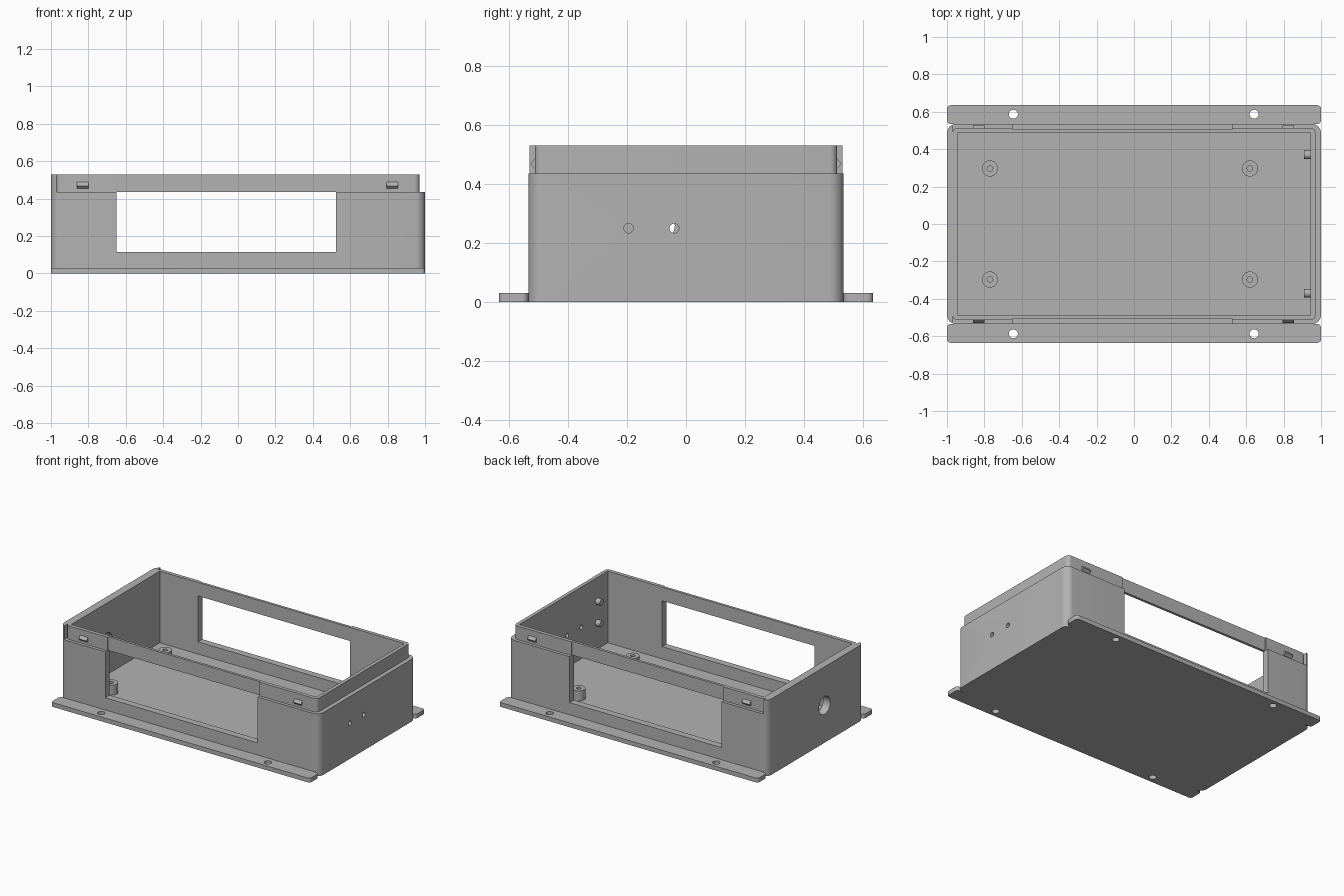
import bpy, bmesh, math
from mathutils import Matrix

if "Cube" in bpy.data.objects:
    bpy.data.objects.remove(bpy.data.objects["Cube"])

grey = bpy.data.materials.new("plain grey")
grey.diffuse_color = (0.45, 0.45, 0.45, 1)
grey.use_nodes = True
grey.node_tree.nodes["Principled BSDF"].inputs["Base Color"].default_value = grey.diffuse_color


def finish(name, bm, helper=False):
    bmesh.ops.recalc_face_normals(bm, faces=bm.faces)
    me = bpy.data.meshes.new(name)
    bm.to_mesh(me)
    bm.free()
    me.materials.append(grey)
    ob = bpy.data.objects.new(name, me)
    bpy.context.collection.objects.link(ob)
    if helper:
        ob.hide_render = True
        ob.hide_set(True)
    return ob


def prism(name, outline, axis, a, b, helper=False):
    """Extrude a 2D outline along an axis (x: yz outline, z: xy outline)."""
    bm = bmesh.new()
    place = (lambda p, t: (t, *p)) if axis == 'x' else (lambda p, t: (*p, t))
    lo = [bm.verts.new(place(p, a)) for p in outline]
    hi = [bm.verts.new(place(p, b)) for p in outline]
    bm.faces.new(lo)
    bm.faces.new(hi)
    for i in range(len(lo)):
        j = (i + 1) % len(lo)
        bm.faces.new((lo[i], lo[j], hi[j], hi[i]))
    return finish(name, bm, helper)


def rounded(x0, x1, y0, y1, r, n=8):
    pts = []
    for k, (cx, cy) in enumerate([(x1 - r, y1 - r), (x0 + r, y1 - r),
                                  (x0 + r, y0 + r), (x1 - r, y0 + r)]):
        for i in range(n + 1):
            t = math.pi / 2 * (k + i / n)
            pts.append((cx + r * math.cos(t), cy + r * math.sin(t)))
    return pts


def rect(x0, x1, y0, y1):
    return [(x0, y0), (x1, y0), (x1, y1), (x0, y1)]


def circle(cx, cy, r, n=24):
    return [(cx + r * math.cos(2 * math.pi * i / n),
             cy + r * math.sin(2 * math.pi * i / n)) for i in range(n)]


def cut(ob, *cutters):
    for c in cutters:
        m = ob.modifiers.new("cut", 'BOOLEAN')
        m.operation = 'DIFFERENCE'
        m.solver = 'EXACT'
        m.object = c


def smooth(ob):
    bpy.ops.object.select_all(action='DESELECT')
    ob.select_set(True)
    bpy.context.view_layer.objects.active = ob
    bpy.ops.object.shade_smooth_by_angle(angle=math.radians(30))


shell_outline = rounded(-1, 1, -0.535, 0.535, 0.05)
cavity = prism("cavity_cutter", rect(-0.945, 0.945, -0.487, 0.487), 'z', 0.03, 0.7, True)

# Main tray with side windows, indicator holes and cable hole
shell = prism("case_shell", shell_outline, 'z', 0, 0.435)
window = prism("window_cutter", rect(-0.8, 0.8, 0.115, 0.6), 'x', -0.65, 0.525, True)
cut(shell, cavity, window)
for i, y in enumerate((-0.195, -0.04)):
    cut(shell, prism(f"indicator_cutter_{i}", circle(y, 0.25, 0.016), 'x', 0.9, 1.1, True))
cut(shell, prism("cable_cutter", circle(-0.1, 0.26, 0.062, 32), 'x', -1.1, -0.9, True))
smooth(shell)

# Raised lip, thinner across the windows
lip = prism("rim_lip", rounded(-0.97, 0.97, -0.513, 0.513, 0.025), 'z', 0.435, 0.53)
cut(lip, cavity)
for i, s in enumerate((-1, 1)):
    y0, y1 = sorted((s * 0.505, s * 0.6))
    cut(lip, prism(f"lip_cutter_{i}", rect(-0.65, 0.525, y0, y1), 'z', 0.4, 0.6, True))
smooth(lip)

# Tall end plate following the shell's rounded corners
end = prism("end_plate", [p for p in shell_outline if p[0] < -0.968]
            + [(-0.97, -0.531), (-0.97, 0.531)], 'z', 0.435, 0.53)
smooth(end)

for s, side in ((-1, "front"), (1, "back")):
    # Mounting flange with screw holes
    y0, y1 = sorted((s * 0.535, s * 0.635))
    flange = prism(f"{side}_flange", rounded(-1, 1, y0, y1, 0.02), 'z', 0, 0.03)
    for i, x in enumerate((-0.645, 0.642)):
        cut(flange, prism(f"{side}_screw_cutter_{i}", circle(x, s * 0.587, 0.024),
                          'z', -0.1, 0.1, True))
    smooth(flange)
    # Snap tabs on the lip
    for i, x in enumerate((-0.83, 0.825)):
        prism(f"{side}_snap_tab_{i}", [(s * 0.51, 0.45), (s * 0.528, 0.468),
                                       (s * 0.51, 0.492)], 'x', x - 0.03, x + 0.03)
    # Floor standoffs
    for i, x in enumerate((-0.77, 0.62)):
        post = prism(f"{side}_standoff_{i}", circle(x, s * 0.297, 0.043), 'z', 0.03, 0.1)
        cut(post, prism(f"{side}_standoff_cutter_{i}", circle(x, s * 0.297, 0.015),
                        'z', 0.04, 0.2, True))
        smooth(post)
    # Pegs on the inside of the right wall
    for i, z in enumerate((0.215, 0.365)):
        smooth(prism(f"{side}_wall_peg_{i}", circle(s * 0.37, z, 0.022), 'x', 0.91, 0.945))
